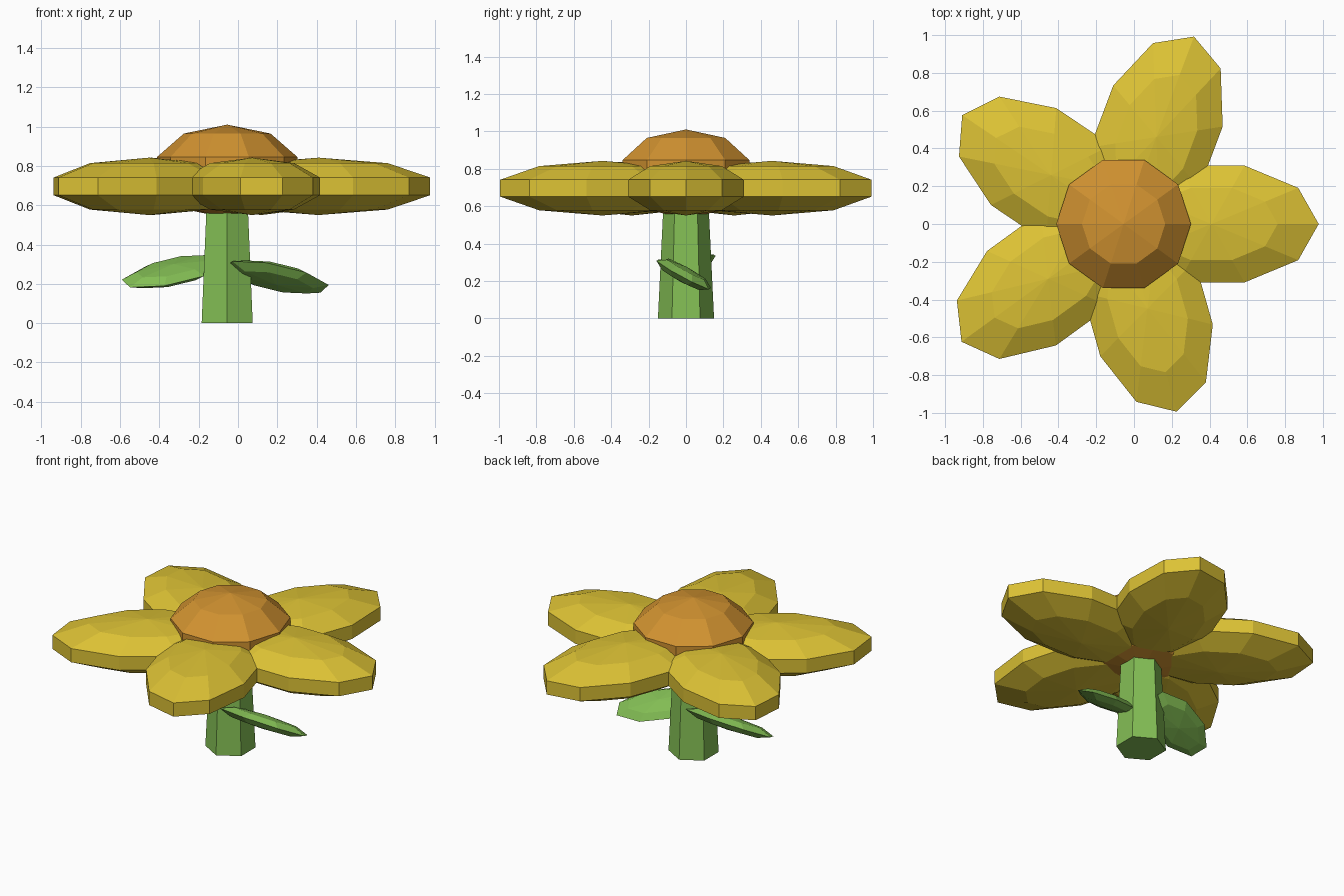
import bpy, math
from mathutils import Matrix, Vector, Euler

if "Cube" in bpy.data.objects:
    bpy.data.objects.remove(bpy.data.objects["Cube"])

CX = -0.055  # flower axis


def material(name, rgb):
    m = bpy.data.materials.new(name)
    m.diffuse_color = (*rgb, 1)
    m.use_nodes = True
    m.node_tree.nodes["Principled BSDF"].inputs["Base Color"].default_value = m.diffuse_color
    return m


yellow = material("petal yellow", (0.72, 0.54, 0.035))
orange = material("centre orange", (0.64, 0.29, 0.03))
green = material("stem green", (0.23, 0.52, 0.09))


def finish(name, mat):
    ob = bpy.context.object
    ob.name = name
    ob.data.materials.append(mat)
    return ob


def ellipsoid(name, mat, segments, rings, radii, matrix):
    """Faceted sphere with an edge (not a corner) facing local +x."""
    bpy.ops.mesh.primitive_uv_sphere_add(segments=segments, ring_count=rings, radius=1)
    ob = finish(name, mat)
    turn = Matrix.Rotation(math.pi / segments, 4, 'Z')
    ob.data.transform(matrix @ Matrix.Diagonal((*radii, 1)) @ turn)
    return ob


def placed(loc, yaw, pitch=0, roll=0):
    rot = Euler([math.radians(a) for a in (roll, pitch, yaw)], 'XYZ')
    return Matrix.Translation(loc) @ rot.to_matrix().to_4x4()


# Petals: angle and distance from the flower axis
for i, (angle, dist) in enumerate([(0, 0.465), (69.4, 0.492), (146, 0.463),
                                   (216, 0.493), (-74.2, 0.465)]):
    a = math.radians(angle)
    loc = Vector((CX + dist * math.cos(a), dist * math.sin(a), 0.696))
    ellipsoid(f"petal_{i + 1}", yellow, 10, 5, (0.597, 0.342, 0.146), placed(loc, angle))

# Domed flower centre
ellipsoid("flower_centre", orange, 10, 5, (0.375, 0.375, 0.2375),
          placed((CX, 0, 0.7725), 0))

# Tapered six-sided stem
bpy.ops.mesh.primitive_cone_add(vertices=6, radius1=0.15, radius2=0.12, depth=0.62,
                                location=(CX, 0, 0.31))
finish("stem", green)

# Two drooping leaves, opposite each other
for side, yaw, out, height in (("right", 0, 0.25, 0.235), ("left", 180, 0.27, 0.262)):
    base = placed((CX, 0, height), yaw)
    local = placed((out, -0.012, 0), 20, 13, -22)
    ellipsoid(f"{side}_leaf", green, 8, 4, (0.29, 0.14, 0.043), base @ local)
